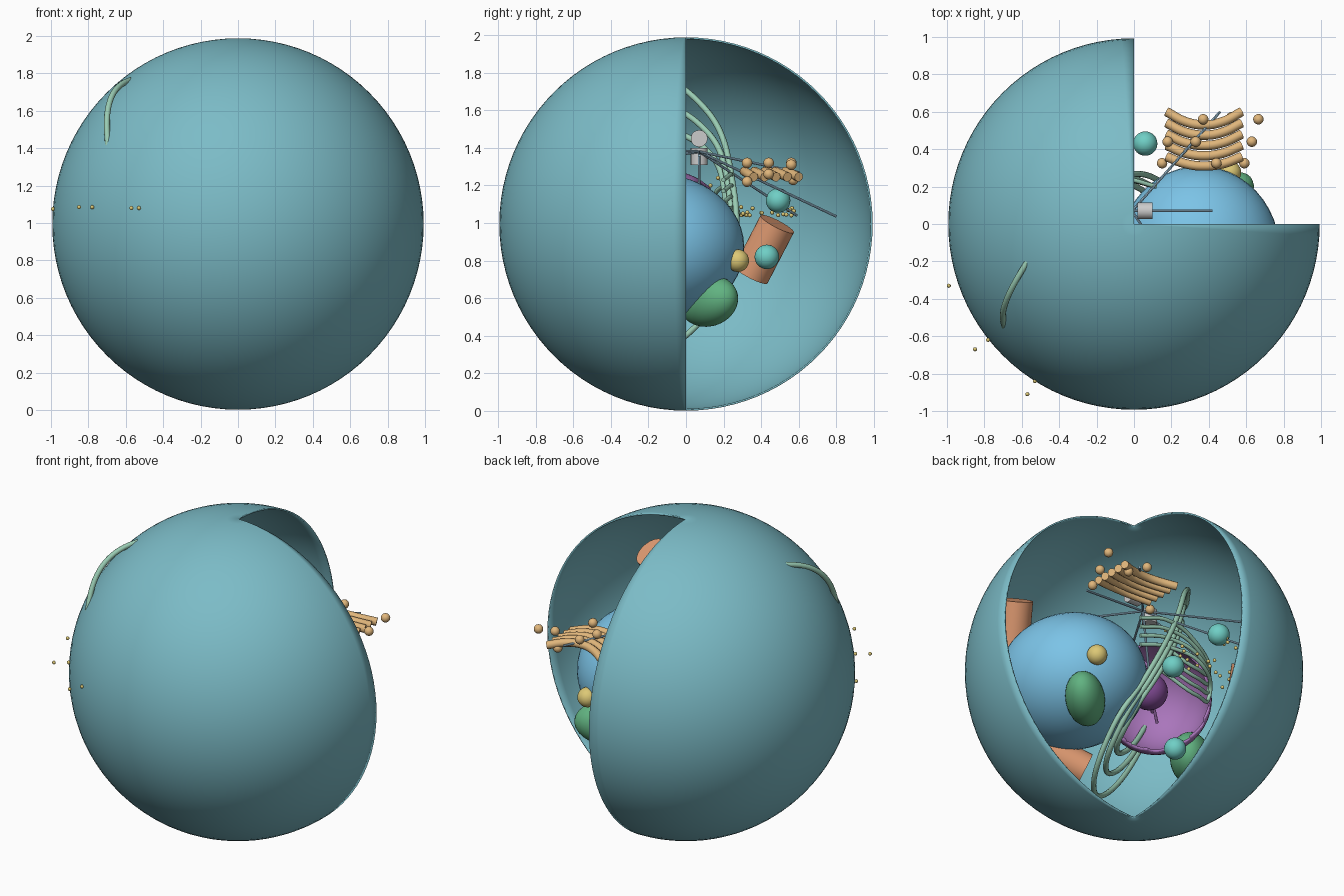
import bpy, bmesh, math, random
from mathutils import Vector, Matrix, Euler

if "Cube" in bpy.data.objects:
    bpy.data.objects.remove(bpy.data.objects["Cube"])

random.seed(4)
C = {"membrane": (.20, .50, .57), "vacuole": (.20, .55, .80), "nucleus": (.40, .18, .50),
     "nucleolus": (.22, .07, .30), "reticulum": (.32, .60, .45), "golgi": (.75, .47, .20),
     "mito": (.75, .33, .17), "chloro": (.12, .45, .22), "lysosome": (.16, .62, .56),
     "yellow": (.72, .58, .18), "fibre": (.38, .60, .76), "centriole": (.72, .70, .72)}
MATS = {}
for k, c in C.items():
    MATS[k] = bpy.data.materials.new(k)
    MATS[k].diffuse_color = (*c, 1)


def finish(bm, name, mat):
    me = bpy.data.meshes.new(name)
    bm.to_mesh(me)
    bm.free()
    ob = bpy.data.objects.new(name, me)
    bpy.context.collection.objects.link(ob)
    me.materials.append(MATS[mat])
    bpy.ops.object.select_all(action='DESELECT')
    ob.select_set(True)
    bpy.context.view_layer.objects.active = ob
    bpy.ops.object.shade_smooth_by_angle(angle=math.radians(40))
    return ob


def add_ball(bm, loc, r, rot=(0, 0, 0), u=24, v=12):
    r = r if isinstance(r, tuple) else (r, r, r)
    m = Matrix.LocRotScale(Vector(loc), Euler(rot), Vector(r))
    bmesh.ops.create_uvsphere(bm, u_segments=u, v_segments=v, radius=1, matrix=m)


def ball(name, loc, r, mat, rot=(0, 0, 0), u=32, v=16):
    bm = bmesh.new()
    add_ball(bm, loc, r, rot, u, v)
    return finish(bm, name, mat)


def rod(name, a, b, r, mat, seg=12):
    a, b = Vector(a), Vector(b)
    m = Matrix.Translation((a + b) / 2) @ (b - a).to_track_quat('Z', 'Y').to_matrix().to_4x4()
    bm = bmesh.new()
    bmesh.ops.create_cone(bm, cap_ends=True, segments=seg, radius1=r, radius2=r,
                          depth=(b - a).length, matrix=m)
    return finish(bm, name, mat)


def tube(name, pts, r, mat, closed=False):
    cu = bpy.data.curves.new(name, 'CURVE')
    cu.dimensions = '3D'
    cu.bevel_depth, cu.bevel_resolution, cu.use_fill_caps = r, 3, True
    s = cu.splines.new('BEZIER')
    s.bezier_points.add(len(pts) - 1)
    for p, co in zip(s.bezier_points, pts):
        p.co = co
        p.handle_left_type = p.handle_right_type = 'AUTO'
    s.use_cyclic_u, s.resolution_u = closed, 12
    cu.materials.append(MATS[mat])
    ob = bpy.data.objects.new(name, cu)
    bpy.context.collection.objects.link(ob)


def open_shell(name, loc, r, mat, cut, thick, u, v):
    """Hollow sphere with the faces selected by cut(direction) removed."""
    bm = bmesh.new()
    bmesh.ops.create_uvsphere(bm, u_segments=u, v_segments=v, radius=r)
    gone = [f for f in bm.faces if cut(f.calc_center_median().normalized())]
    bmesh.ops.delete(bm, geom=gone, context='FACES')
    bmesh.ops.translate(bm, verts=bm.verts, vec=loc)
    ob = finish(bm, name, mat)
    s = ob.modifiers.new("wall", 'SOLIDIFY')
    s.thickness, s.offset = thick, -1


# Cell membrane with the back right quarter removed
open_shell("cell_membrane", (0, 0, .995), .993, "membrane",
           lambda d: d.x > 0 and d.y > 0, .01, 96, 48)

# Opened nucleus, nucleolus and chromatin
NC = Vector((-.25, -.1, .95))
open_shell("nucleus", NC, .33, "nucleus",
           lambda d: d.dot(Vector((.6, .72, -.35))) > .2, .015, 48, 32)
ball("nucleolus", (-.2, -.1, .98), .11, "nucleolus")
for i in range(7):
    p = NC + Vector([random.uniform(-.1, .17) for _ in range(3)])
    d = Vector([random.uniform(-1, 1) for _ in range(3)]).normalized()
    rod("chromatin", p - d * .07, p + d * .07, .009, "nucleus")

# Vacuole
ball("vacuole", (.35, -.15, .87), (.43, .46, .39), "vacuole", u=48, v=24)

# Chloroplasts, lysosomes, peroxisome
ball("chloroplast_right", (.475, .12, .585), (.20, .115, .135), "chloro", (0, -.15, .73))
ball("chloroplast_left", (-.6, -.2, .72), (.2, .12, .15), "chloro", (0, .2, .8))
for p in ((.06, .43, .82), (-.238, .49, 1.12), (-.34, -.03, .615)):
    ball("lysosome", p, .065, "lysosome")
ball("peroxisome", (.513, .275, .80), .06, "yellow")

# Mitochondria
for c, d in (((-.5, .415, .86), (.15, .06, .13)), ((.5, -.5, 1.34), (.05, .08, .13)),
             ((.22, -.4, .51), (.13, -.06, .06))):
    c, d = Vector(c), Vector(d)
    d = d.normalized() * .155
    if c.x < 0:
        d = Vector((.03, .07, .135))
    rod("mitochondrion", c - d, c + d, .1, "mito", 32)

# Golgi stack: five sagging tubes with vesicles around
for i in range(5):
    y = .325 + i * .06
    pts = [(.375 + t * .2, y - .025 + .05 * abs(t) ** 2 - .005 * i * (1 - t * t) + .01,
            1.275 - .03 * t * t) for t in (-1, -.5, 0, .5, 1)]
    tube("golgi_tube", pts, .025, "golgi")
for p in ((.15, .325, 1.22), (.44, .325, 1.32), (.59, .325, 1.22),
          (.18, .44, 1.27), (.33, .44, 1.32), (.63, .44, 1.26),
          (.37, .56, 1.32), (.52, .57, 1.23), (.665, .56, 1.31)):
    ball("golgi_vesicle", p, .028, "golgi", u=20, v=10)

# Endoplasmic reticulum: nested closed loops around the nucleus
loop = [(-.70, -.52, 1.48), (-.60, -.25, 1.755), (-.31, .1, 1.61), (-.08, .25, 1.2),
        (.12, .24, .8), (.24, .1, .5), (.1, -.25, .3), (-.4, -.55, .7)]
ctr = Vector((-.2, -.05, 1.0))
for i, k in enumerate((1, .8, .62)):
    pts = []
    for p in loop:
        q = ctr + (Vector(p) - ctr) * k
        if q.y > 0 and k < 1:
            q.y += .2 * (1 - k)
        pts.append(q)
    tube("reticulum_loop", pts, .016, "reticulum", True)
for i in range(4):
    z = 1.05 + .06 * i
    tube("reticulum_fold", [(.12, .2, z), (-.05, .24, z + .03), (-.3, .27 - .02 * i, z - .02),
                            (-.45, .15, z - .12), (-.3, .22, z - .2), (-.05, .2, z - .12)],
         .012, "reticulum")

# Centriole pair and fibres
rod("centriole_level", (.02, .07, 1.45), (.1, .07, 1.45), .045, "centriole", 18)
rod("centriole_upright", (-.06, .07, 1.31), (-.06, .07, 1.40), .045, "centriole", 18)
for e in ((.42, .07, 1.36), (.46, .6, 1.27), (-.146, .8, 1.035), (-.32, .59, 1.04),
          (-.5, .07, 1.2), (-.3, -.45, 1.3), (.3, -.4, 1.4), (-.06, .07, .95)):
    rod("spindle_fibre", (-.01, .07, 1.38), e, .007, "fibre", 8)

# Ribosomes inside and just outside the membrane
bm = bmesh.new()
for i in range(34):
    add_ball(bm, (random.uniform(-.6, -.12), random.uniform(.1, .58),
                  random.uniform(1.04, 1.09)), .011, u=10, v=6)
for p in ((-.99, -.33, 1.075), (-.85, -.67, 1.085), (-.78, -.62, 1.085),
          (-.57, -.91, 1.08), (-.53, -.84, 1.08), (-.05, .13, 1.2), (-.1, .17, 1.24)):
    add_ball(bm, p, .011, u=10, v=6)
finish(bm, "ribosomes", "yellow")

for m in bpy.data.materials:
    if m.users and not m.is_grease_pencil:
        m.use_nodes = True
        m.node_tree.nodes["Principled BSDF"].inputs["Base Color"].default_value = m.diffuse_color
